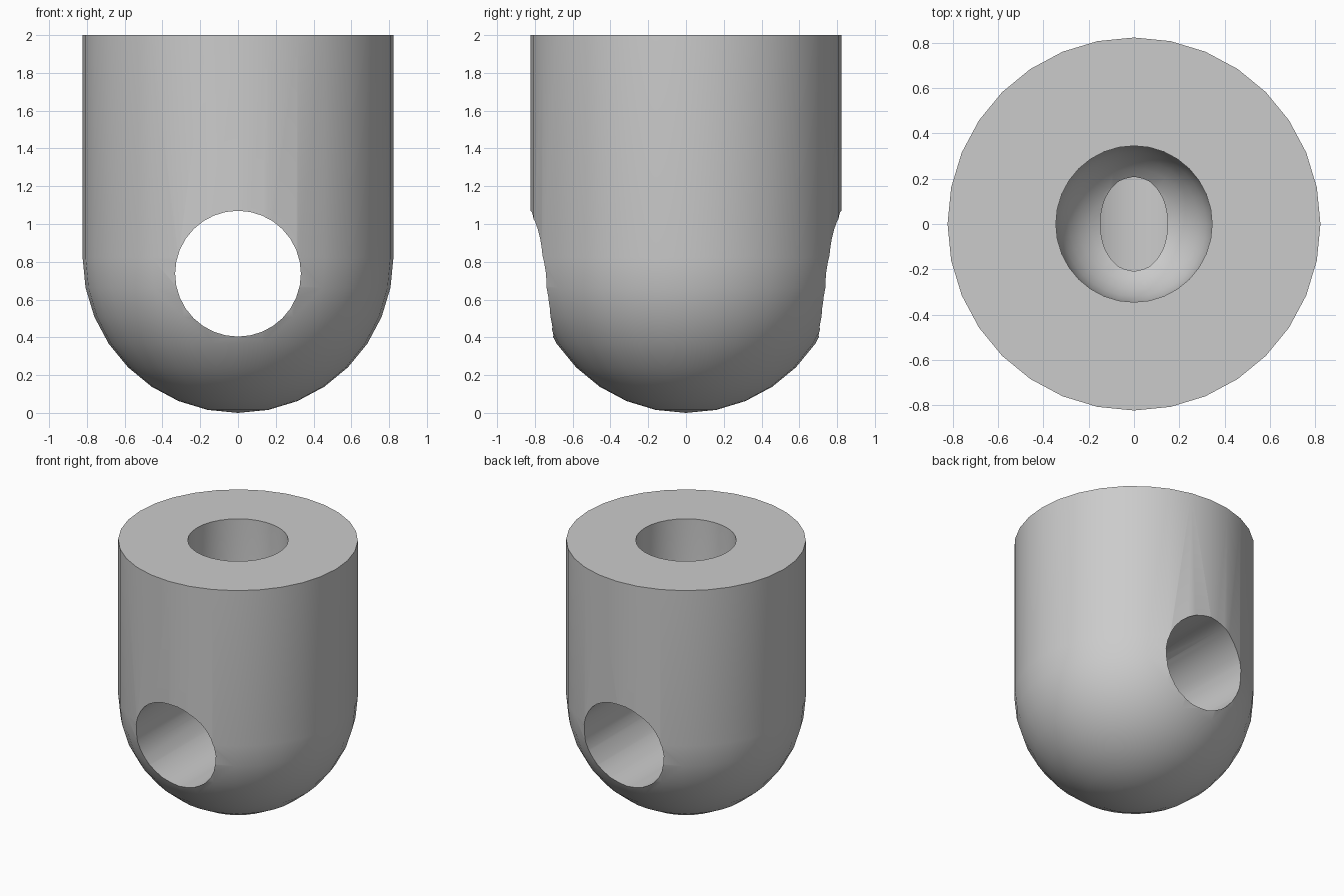
import bpy
import bmesh
from math import sin, cos, pi
from mathutils import Matrix

SIDES = 32
BODY_R, BORE_R, CROSS_R = 0.823, 0.345, 0.333
CROSS_Z, BOWL_Z = 0.737, 1.343

cube = bpy.data.objects.get("Cube")
if cube:
    bpy.data.objects.remove(cube, do_unlink=True)

grey = bpy.data.materials.new("plain grey")
grey.use_nodes = True
color = (0.6, 0.6, 0.6, 1)
grey.diffuse_color = color
for node in grey.node_tree.nodes:
    if node.type == "BSDF_PRINCIPLED":
        node.inputs["Base Color"].default_value = color


def lathe(name, profile, matrix=Matrix()):
    """Revolve an (r, z) profile around the z axis into a closed solid."""
    bm = bmesh.new()
    verts = [bm.verts.new((r, 0, z)) for r, z in profile]
    edges = [bm.edges.new(pair) for pair in zip(verts, verts[1:])]
    bmesh.ops.spin(bm, geom=verts + edges, cent=(0, 0, 0), axis=(0, 0, 1),
                   angle=2 * pi, steps=SIDES, use_merge=False)
    bmesh.ops.remove_doubles(bm, verts=bm.verts[:], dist=1e-4)
    bmesh.ops.dissolve_limit(bm, angle_limit=0.001, verts=bm.verts[:], edges=bm.edges[:])
    bmesh.ops.recalc_face_normals(bm, faces=bm.faces[:])
    bm.transform(matrix)
    mesh = bpy.data.meshes.new(name)
    bm.to_mesh(mesh)
    bm.free()
    mesh.materials.append(grey)
    obj = bpy.data.objects.new(name, mesh)
    bpy.context.collection.objects.link(obj)
    return obj


def round_bottom(radius, center, top):
    """Profile of a cylinder with a hemispherical lower end."""
    quarter = SIDES // 4
    arc = [(radius * sin(i * pi / 2 / quarter), center - radius * cos(i * pi / 2 / quarter))
           for i in range(quarter + 1)]
    return arc + [(radius, top), (0, top)]


# Solid body with a domed lower end
body = lathe("body", round_bottom(BODY_R, BODY_R, 2))

# Round-ended bore from the top and a straight hole from front to back
bore = lathe("bore_cutter", round_bottom(BORE_R, BOWL_Z, 2.3))
cross = lathe("cross_hole_cutter", [(0, -1.2), (CROSS_R, -1.2), (CROSS_R, 1.2), (0, 1.2)],
              Matrix.Translation((0, 0, CROSS_Z)) @ Matrix.Rotation(pi / 2, 4, "X"))

bpy.ops.object.select_all(action="DESELECT")
bpy.context.view_layer.objects.active = body
body.select_set(True)
for cutter in (cross, bore):
    cutter.hide_render = True
    mod = body.modifiers.new(cutter.name, "BOOLEAN")
    mod.operation = "DIFFERENCE"
    mod.solver = "EXACT"
    mod.object = cutter
    bpy.ops.object.modifier_apply(modifier=mod.name)
    bpy.data.objects.remove(cutter, do_unlink=True)

bpy.ops.object.shade_smooth_by_angle(angle=pi / 6)
